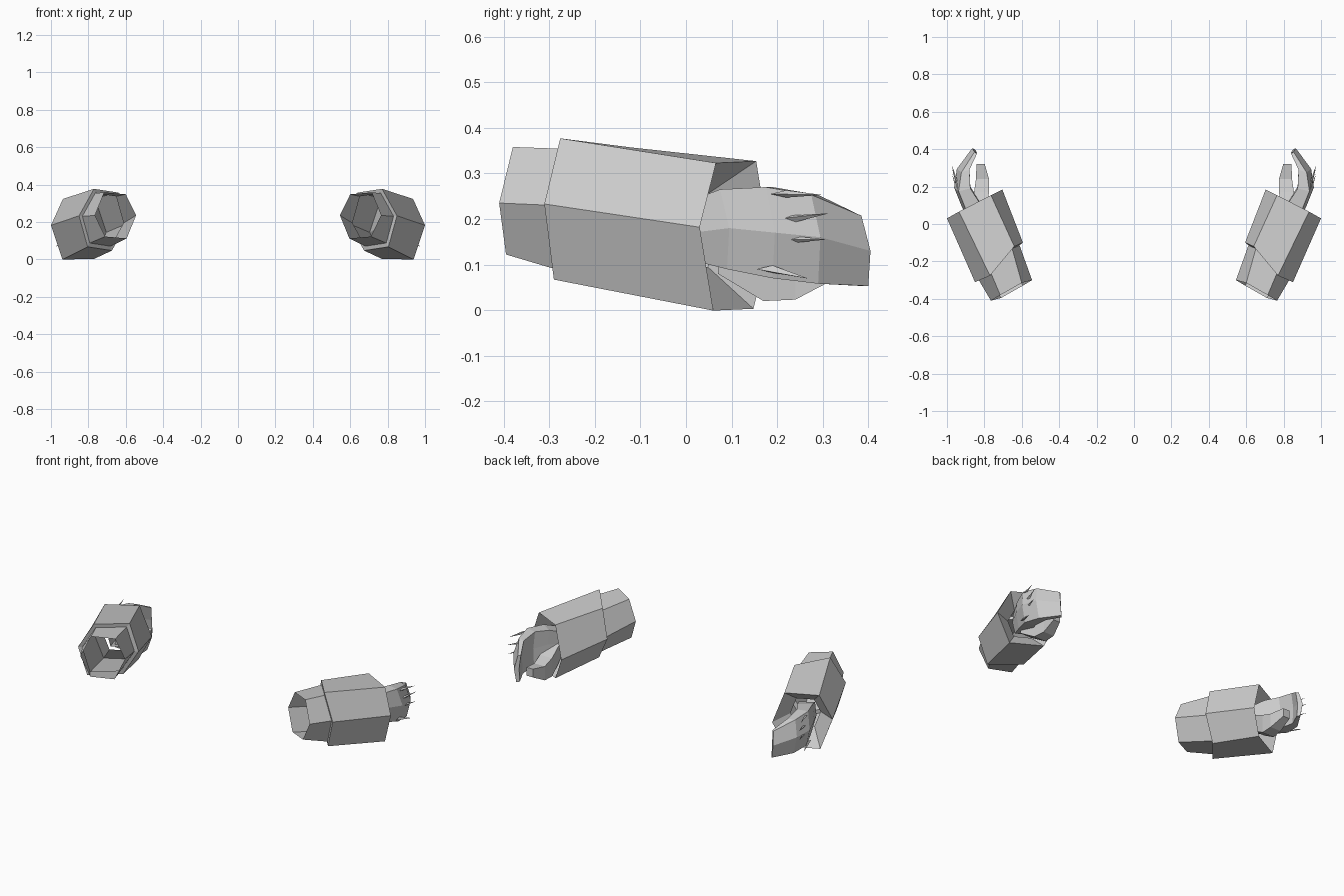
import bpy, bmesh
from mathutils import Vector as V

if "Cube" in bpy.data.objects:
    bpy.data.objects.remove(bpy.data.objects["Cube"])


def hexring(c, p0, p1, p2):
    """Six-sided ring: three corners and their opposites through the centre."""
    c, ps = V(c), [V(p) for p in (p0, p1, p2)]
    return ps + [2 * c - p for p in ps]


def scaled(ring, s, offset=(0, 0, 0)):
    c = sum(ring, V()) / len(ring)
    return [c + (p - c) * s + V(offset) for p in ring]


def loft(name, rings, cap_start=False, cap_end=False):
    """Skin consecutive rings, then mirror to the other arm."""
    bm = bmesh.new()
    vs = [[bm.verts.new(p) for p in r] for r in rings]
    n = len(vs[0])
    for a, b in zip(vs, vs[1:]):
        for i in range(n):
            j = (i + 1) % n
            bm.faces.new((a[i], a[j], b[j], b[i]))
    if cap_start:
        bm.faces.new(vs[0][::-1])
    if cap_end:
        bm.faces.new(vs[-1])
    bmesh.ops.recalc_face_normals(bm, faces=bm.faces)
    me = bpy.data.meshes.new(name)
    bm.to_mesh(me)
    bm.free()
    ob = bpy.data.objects.new(name, me)
    bpy.context.collection.objects.link(ob)
    ob.modifiers.new("other_arm", 'MIRROR').use_mirror_merge = False
    return ob


# Sleeve: open upper tube, step out to the wide cuff, recessed mouth
back = hexring((.655, -.355, .235), (.6, -.315, .348), (.715, -.38, .358), (.765, -.41, .235))
step = hexring((.722, -.205, .212), (.64, -.12, .357), (.77, -.276, .377), (.85, -.311, .233))
mouth = hexring((.852, .107, .163), (.765, .154, .327), (.936, .066, .323), (1.0, .03, .182))
wrist = scaled(mouth, .5, (-.035, -.08, .012))
loft("sleeve", [back, scaled(step, .86), step, mouth, wrist])


# Mitten hand: stations of outer/inner xy with top, middle and bottom heights
def station(outer, inner, top, mid, low, bulge=.012):
    (ox, oy), (ix, iy) = outer, inner
    return [V((ox - .012, oy - .015, top)), V((ox + bulge, oy + .005, mid)),
            V((ox - .012, oy, low)), V((ix, iy, low)),
            V((ix + .005, iy, mid)), V((ix, iy - .01, top))]


loft("hand", [
    station((.87, .01), (.78, .05), .235, .17, .11),
    station((.91, .09), (.83, .13), .265, .18, .09),
    station((.95, .19), (.875, .2), .27, .17, .07),
    station((.935, .29), (.88, .3), .253, .16, .058),
    station((.865, .40), (.84, .385), .207, .13, .053, .0),
], cap_end=True)

# Thumb: short four-sided limb on the palm side
def quad(x, y, z, w, h):
    return [V((x - w, y, z - h)), V((x + w, y, z - h)),
            V((x + w, y, z + h)), V((x - w, y, z + h))]


loft("thumb", [quad(.83, .07, .13, .04, .05), quad(.815, .17, .075, .04, .055),
               quad(.81, .24, .065, .035, .042), quad(.82, .32, .09, .022, .025)],
     cap_start=True, cap_end=True)

# Thin spikes over the knuckles
for k, (z0, y1, z1) in enumerate([(.255, .28, .253), (.2, .295, .212), (.155, .29, .155), (.09, .25, .07)]):
    base = V((.945, y1 - .075, z0))
    tip = V((.972, y1 + .015, z1))
    tri = [base + V(d) for d in ((0, -.02, 0), (0, .015, .008), (0, .015, -.008))]
    loft(f"knuckle_spike_{k + 1}", [tri, [tip + (p - base) * .05 for p in tri]], True, True)
